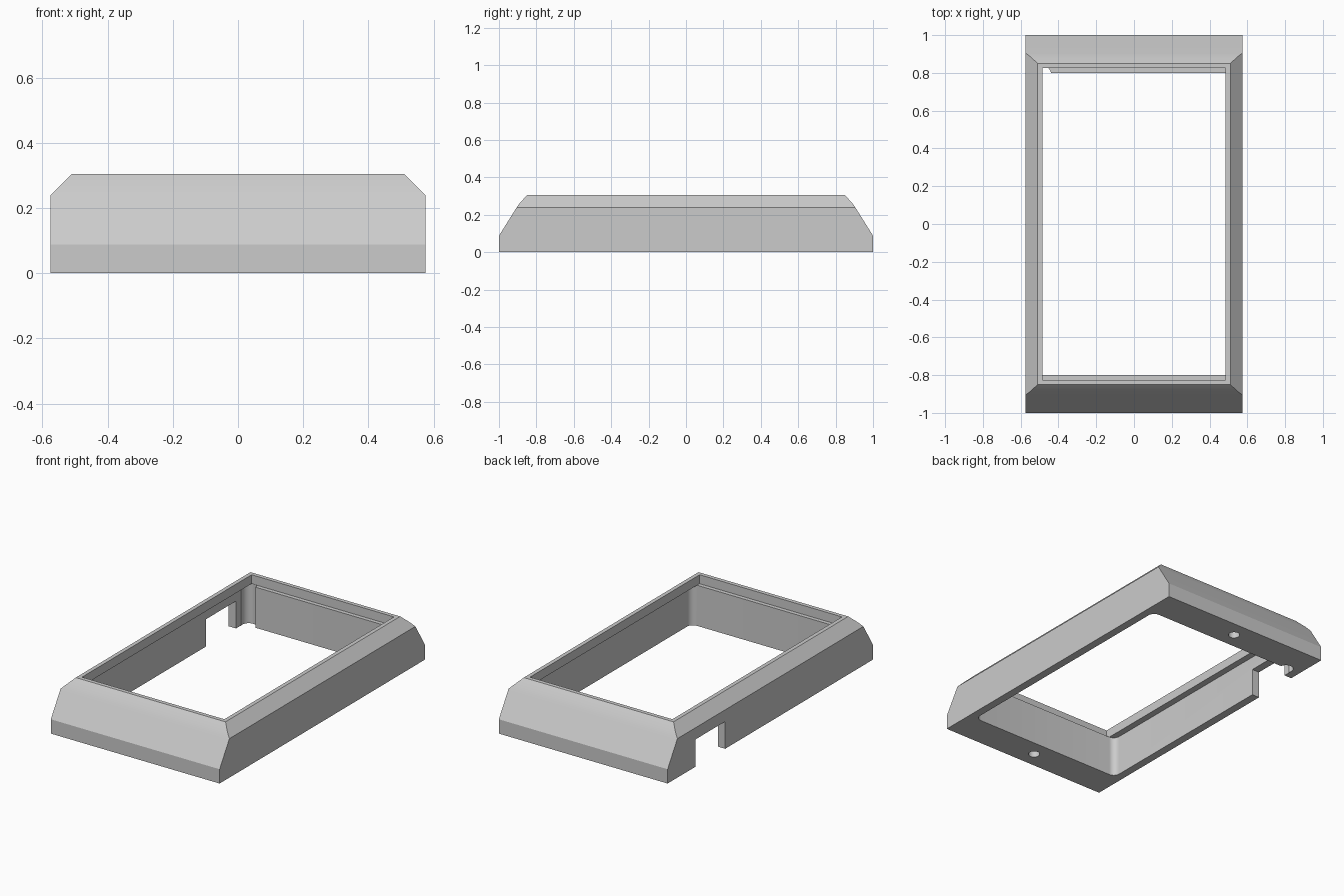
import bpy, bmesh
from math import radians
from mathutils import Vector

cube = bpy.data.objects.get("Cube")
if cube:
    bpy.data.objects.remove(cube, do_unlink=True)

grey = bpy.data.materials.new("light grey")
grey.use_nodes = True
colour = (0.6, 0.6, 0.6, 1)
grey.diffuse_color = colour
grey.node_tree.nodes["Principled BSDF"].inputs["Base Color"].default_value = colour

HALF_X, TOP, LEDGE = 0.575, 0.305, 0.25


def make_object(name, bm):
    bmesh.ops.recalc_face_normals(bm, faces=bm.faces)
    mesh = bpy.data.meshes.new(name)
    bm.to_mesh(mesh)
    bm.free()
    mesh.materials.append(grey)
    obj = bpy.data.objects.new(name, mesh)
    bpy.context.collection.objects.link(obj)
    return obj


def box(name, low, high, corner=0):
    """Box between two corners, with optional rounded vertical edges."""
    bm = bmesh.new()
    low, high = Vector(low), Vector(high)
    bmesh.ops.create_cube(bm, size=1)
    for v in bm.verts:
        v.co = (low + high) / 2 + v.co * (high - low)
    if corner:
        upright = [e for e in bm.edges
                   if abs(e.verts[0].co.z - e.verts[1].co.z) > 0.01]
        bmesh.ops.bevel(bm, geom=upright, offset=corner, segments=8,
                        profile=0.5, affect='EDGES')
    return make_object(name, bm)


def cylinder(name, x, y, radius, low, high):
    bm = bmesh.new()
    bmesh.ops.create_cone(bm, cap_ends=True, segments=32, radius1=radius,
                          radius2=radius, depth=high - low)
    bmesh.ops.translate(bm, verts=bm.verts, vec=(x, y, (low + high) / 2))
    return make_object(name, bm)


# Frame body: sloped end profile extruded across the width
half = [(1, 0), (1, 0.088), (0.905, 0.24), (0.888, 0.264), (0.85, TOP)]
profile = half + [(-y, z) for y, z in reversed(half)]
bm = bmesh.new()
face = bm.faces.new([bm.verts.new((-HALF_X, y, z)) for y, z in profile])
side = bmesh.ops.extrude_face_region(bm, geom=[face])["geom"]
bmesh.ops.translate(bm, vec=(2 * HALF_X, 0, 0),
                    verts=[v for v in side if isinstance(v, bmesh.types.BMVert)])
# Chamfer along both long upper edges
for s in (-1, 1):
    cut = bmesh.ops.bisect_plane(bm, geom=bm.verts[:] + bm.edges[:] + bm.faces[:],
                                 plane_co=(s * HALF_X, 0, 0.24),
                                 plane_no=(s, 0, 1), clear_outer=True)
    rim = [e for e in cut["geom_cut"] if isinstance(e, bmesh.types.BMEdge)]
    bmesh.ops.contextual_create(bm, geom=rim)
frame = make_object("bezel_frame", bm)

# Openings: lower pocket, window, cable notch, corner relief, screw holes
cutters = [
    box("pocket_cutter", (-0.525, -0.8, -0.1), (0.525, 0.8, LEDGE), 0.04),
    box("window_cutter", (-0.485, -0.825, LEDGE), (0.485, 0.825, 0.5)),
    box("notch_cutter", (-0.7, 0.44, -0.1), (-0.5, 0.73, 0.168)),
    cylinder("corner_cutter", -0.482, 0.793, 0.043, -0.1, LEDGE),
]
for y in (-0.9, 0.9):
    cutters.append(cylinder("screw_hole_cutter", 0, y, 0.033, -0.1, 0.1))

bpy.ops.object.select_all(action='DESELECT')
bpy.context.view_layer.objects.active = frame
frame.select_set(True)
for cutter in cutters:
    mod = frame.modifiers.new(cutter.name, 'BOOLEAN')
    mod.operation = 'DIFFERENCE'
    mod.solver = 'EXACT'
    mod.object = cutter
    bpy.ops.object.modifier_apply(modifier=mod.name)
for cutter in cutters:
    bpy.data.objects.remove(cutter, do_unlink=True)

bpy.ops.object.shade_smooth_by_angle(angle=radians(30))
